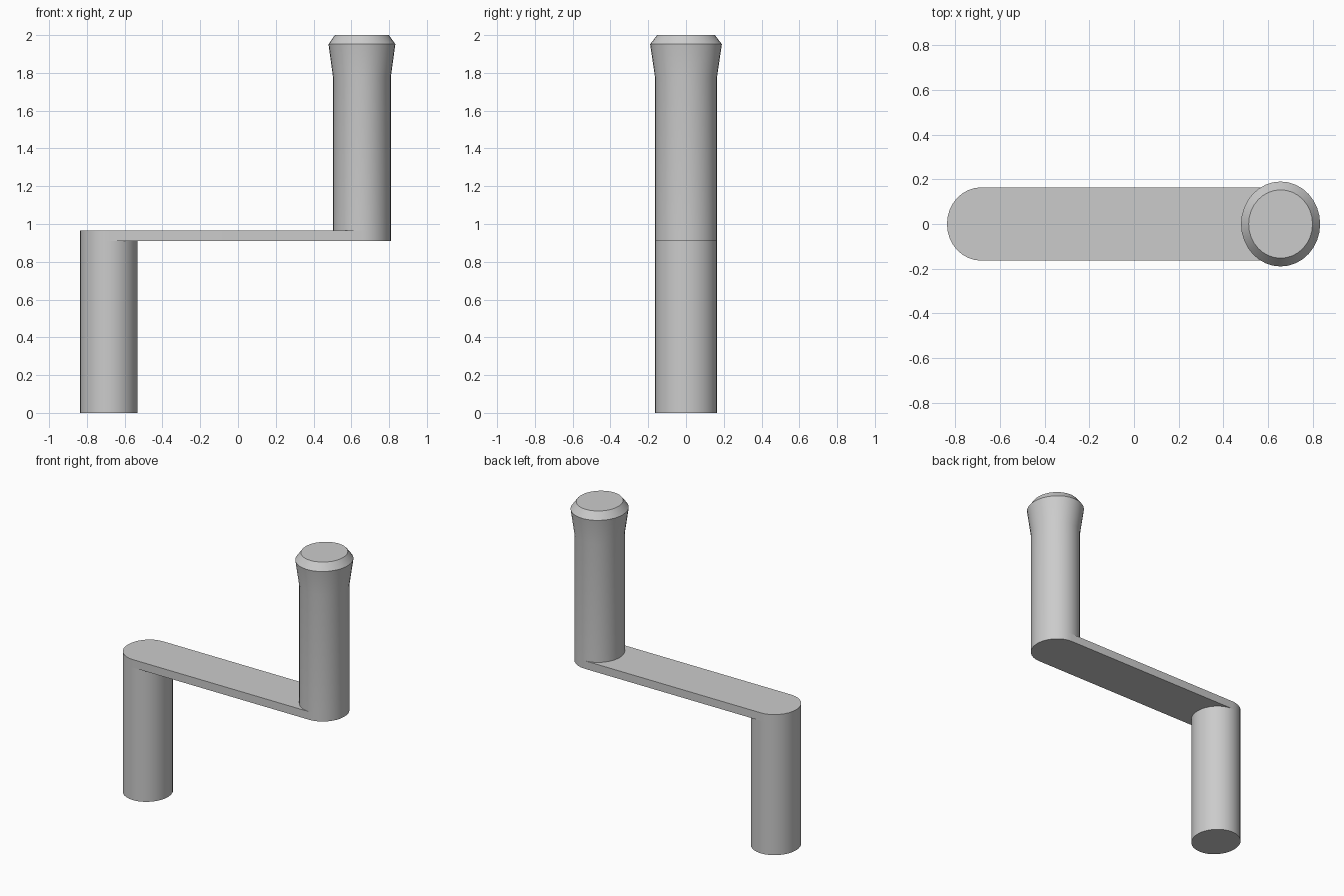
import bpy, bmesh, math

if "Cube" in bpy.data.objects:
    bpy.data.objects.remove(bpy.data.objects["Cube"])

SEGMENTS = 32
RX, RY = 0.153, 0.164          # slightly elliptical tube section
LEFT_X, RIGHT_X = -0.684, 0.656
ARM_LOW, ARM_HIGH = 0.91, 0.965


def finish(bm, name):
    bmesh.ops.recalc_face_normals(bm, faces=bm.faces)
    mesh = bpy.data.meshes.new(name)
    bm.to_mesh(mesh)
    bm.free()
    obj = bpy.data.objects.new(name, mesh)
    bpy.context.collection.objects.link(obj)
    bpy.ops.object.select_all(action='DESELECT')
    obj.select_set(True)
    bpy.context.view_layer.objects.active = obj
    bpy.ops.object.shade_smooth_by_angle(angle=math.radians(25))
    return obj


def loft(name, outlines):
    """Skin a stack of matching closed outlines and cap both ends."""
    bm = bmesh.new()
    rings = [[bm.verts.new(p) for p in outline] for outline in outlines]
    for low, high in zip(rings, rings[1:]):
        for i in range(len(low)):
            j = (i + 1) % len(low)
            bm.faces.new((low[i], low[j], high[j], high[i]))
    bm.faces.new(rings[0][::-1])
    bm.faces.new(rings[-1])
    return finish(bm, name)


def ellipse(cx, rx, ry, z):
    angles = [2 * math.pi * i / SEGMENTS for i in range(SEGMENTS)]
    return [(cx + rx * math.cos(a), ry * math.sin(a), z) for a in angles]


def stadium(z):
    half = SEGMENTS // 2
    points = []
    for cx, start in ((RIGHT_X, -math.pi / 2), (LEFT_X, math.pi / 2)):
        for i in range(half + 1):
            a = start + math.pi * i / half
            points.append((cx + RX * math.cos(a), RY * math.sin(a), z))
    return points


# Lower post
loft("lower_post", [ellipse(LEFT_X, RX, RY, z) for z in (0, ARM_LOW)])

# Flat connecting arm with rounded ends
loft("crank_arm", [stadium(z) for z in (ARM_LOW, ARM_HIGH)])

# Upright handle with a flared, chamfered tip
handle_profile = [(RX, RY, ARM_HIGH), (RX, RY, 1.777),
                  (0.177, 0.19, 1.952), (0.143, 0.153, 2.0)]
loft("handle", [ellipse(RIGHT_X, *section) for section in handle_profile])
